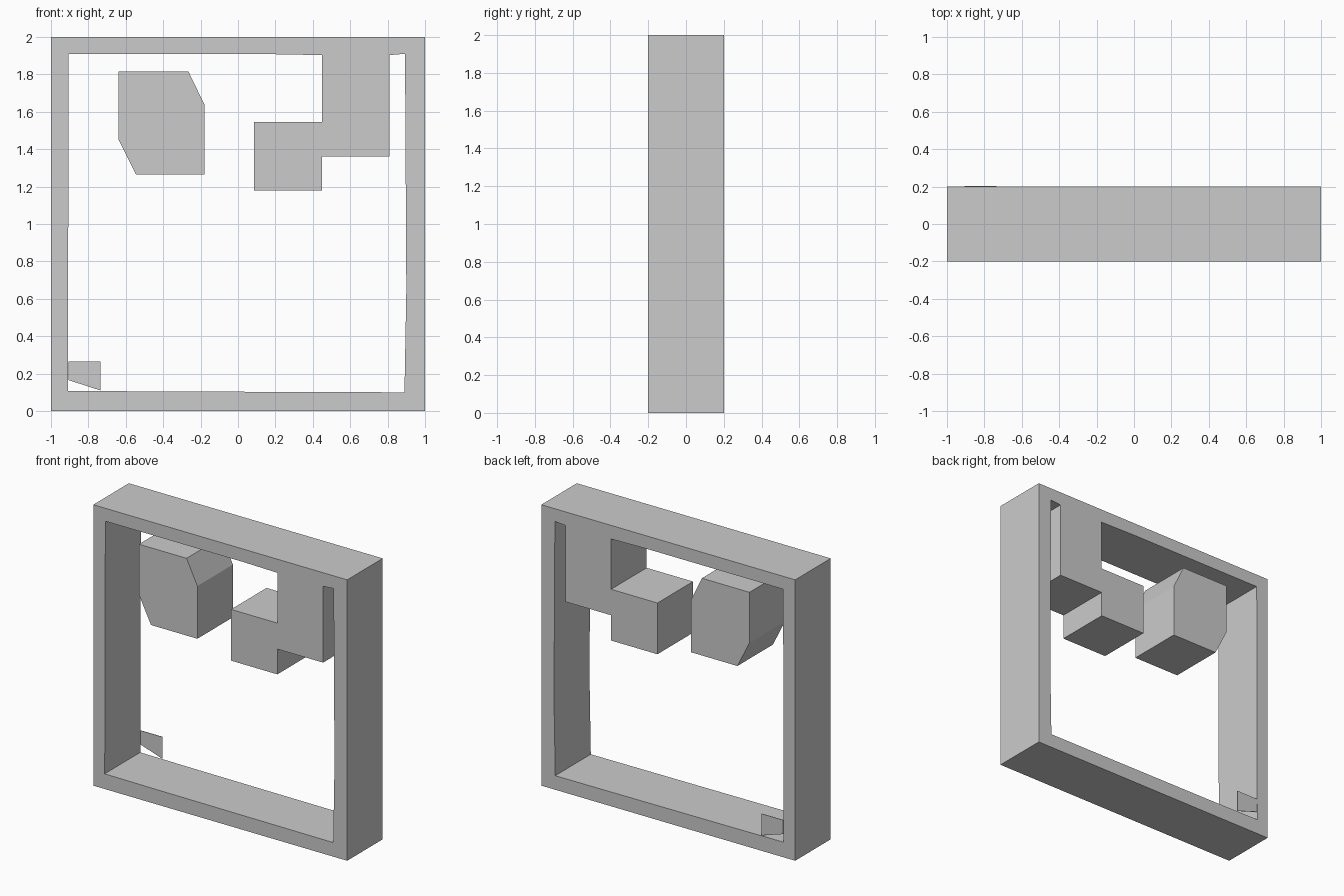
import bpy, bmesh, math

if "Cube" in bpy.data.objects:
    bpy.data.objects.remove(bpy.data.objects["Cube"])


def extruded_profile(name, loops, depth, y=0.0):
    """Fill closed (x, z) outlines, holes included, and extrude them along y."""
    curve = bpy.data.curves.new(name, 'CURVE')
    curve.dimensions = '2D'
    curve.fill_mode = 'BOTH'
    curve.extrude = depth / 2
    for loop in loops:
        spline = curve.splines.new('POLY')
        spline.points.add(len(loop) - 1)
        for point, (x, z) in zip(spline.points, loop):
            point.co = (x, z, 0, 1)
        spline.use_cyclic_u = True
    obj = bpy.data.objects.new(name, curve)
    bpy.context.collection.objects.link(obj)
    bpy.ops.object.select_all(action='DESELECT')
    obj.select_set(True)
    bpy.context.view_layer.objects.active = obj
    obj.rotation_euler.x = math.pi / 2
    obj.location.y = y
    bpy.ops.object.convert(target='MESH')
    obj = bpy.context.object
    bm = bmesh.new()
    bm.from_mesh(obj.data)
    bmesh.ops.remove_doubles(bm, verts=bm.verts, dist=1e-5)
    bmesh.ops.recalc_face_normals(bm, faces=bm.faces)
    for face in bm.faces:
        face.smooth = False
    bm.to_mesh(obj.data)
    bm.free()
    return obj


# Square frame; its slightly uneven opening wraps round the stepped hanging block
outer = [(-1, 0), (1, 0), (1, 2), (-1, 2)]
opening = [(-0.91, 0.108), (-0.48, 0.105), (0.89, 0.10), (0.90, 0.65),
           (0.893, 1.91), (0.81, 1.903),
           (0.81, 1.36), (0.45, 1.36), (0.45, 1.18), (0.085, 1.18),
           (0.085, 1.545), (0.45, 1.545),
           (0.45, 1.903), (0.18, 1.908), (-0.905, 1.908)]
extruded_profile("frame_with_stepped_block", [outer, opening], 0.4)

# Floating block with two cut corners
extruded_profile("cut_corner_block",
                 [[(-0.64, 1.815), (-0.265, 1.815), (-0.18, 1.64),
                   (-0.18, 1.265), (-0.545, 1.265), (-0.64, 1.455)]], 0.4)

# Thin plate in the lower left corner, at the back
extruded_profile("corner_plate",
                 [[(-0.905, 0.265), (-0.735, 0.265), (-0.735, 0.11),
                   (-0.905, 0.165)]], 0.004, y=0.2)
